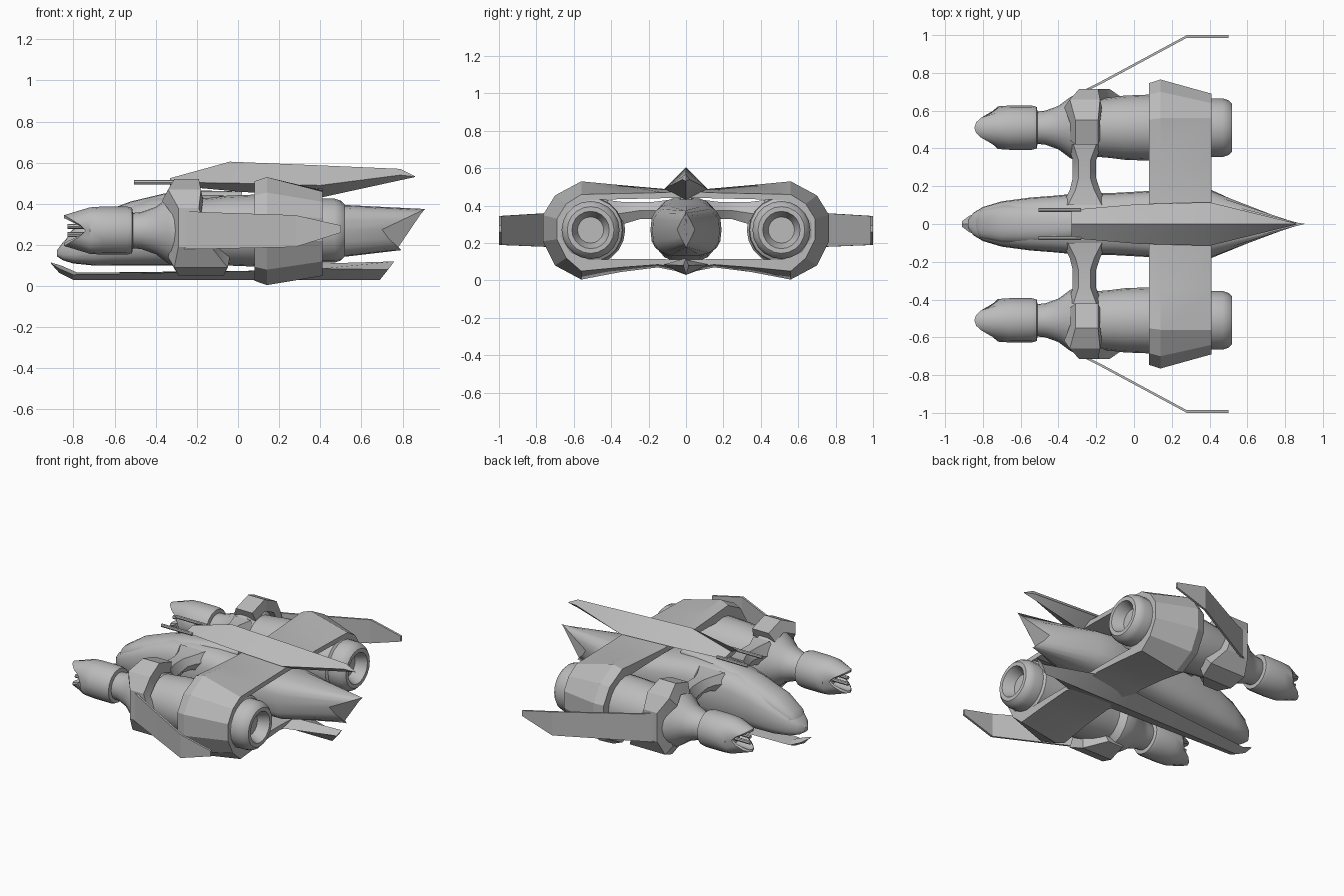
import bpy, math

grey = bpy.data.materials.new("hull_grey")
grey.diffuse_color = (0.5, 0.5, 0.5, 1)


def make(name, verts, faces, angle=35):
    me = bpy.data.meshes.new(name)
    me.from_pydata(verts, [], faces)
    me.materials.append(grey)
    ob = bpy.data.objects.new(name, me)
    bpy.context.collection.objects.link(ob)
    bpy.ops.object.select_all(action='DESELECT')
    ob.select_set(True)
    bpy.context.view_layer.objects.active = ob
    bpy.ops.object.mode_set(mode='EDIT')
    bpy.ops.mesh.select_all(action='SELECT')
    bpy.ops.mesh.normals_make_consistent(inside=False)
    bpy.ops.object.mode_set(mode='OBJECT')
    bpy.ops.object.shade_smooth_by_angle(angle=math.radians(angle))
    return ob


def loft(name, rings, cap=True, loop=False, angle=35):
    """Skin a list of equally sized closed rings."""
    n, m = len(rings[0]), len(rings)
    faces = [(i * n + j, i * n + (j + 1) % n, (i + 1) % m * n + (j + 1) % n, (i + 1) % m * n + j)
             for i in range(m if loop else m - 1) for j in range(n)]
    if cap and not loop:
        faces += [tuple(range(n)), tuple(range((m - 1) * n, m * n))]
    return make(name, [p for r in rings for p in r], faces, angle)


def circle(x, r, cy, cz, n=16):
    return [(x, cy + r * math.sin(2 * math.pi * k / n), cz + r * math.cos(2 * math.pi * k / n)) for k in range(n)]


def hull_ring(x, hw, zb, zt, p=0.7, n=20):
    """Rounded box section."""
    out = []
    for k in range(n):
        a = 2 * math.pi * k / n
        s, c = math.sin(a), math.cos(a)
        out.append((x, hw * math.copysign(abs(s) ** p, s),
                    (zb + zt) / 2 + (zt - zb) / 2 * math.copysign(abs(c) ** p, c)))
    return out


# Fuselage with a forked tail
rings = [hull_ring(*s) for s in [
    (-0.88, 0.02, 0.145, 0.175), (-0.85, 0.06, 0.125, 0.215), (-0.80, 0.09, 0.11, 0.26),
    (-0.70, 0.12, 0.10, 0.32), (-0.55, 0.14, 0.10, 0.39), (-0.42, 0.15, 0.10, 0.43),
    (-0.27, 0.165, 0.10, 0.445), (-0.10, 0.165, 0.11, 0.445), (0.08, 0.175, 0.12, 0.43),
    (0.25, 0.19, 0.13, 0.415), (0.41, 0.18, 0.13, 0.40)]]
tail = []
for x, y, z in hull_ring(0.7, 0.05, 0.175, 0.375):
    t = (z - 0.27) / 0.1
    tail.append((0.69 + (0.21 * t if t > 0 else -0.11 * t), y * (1 - abs(t)), z))
rings.append(tail)
loft("fuselage", rings)

# Raised canopy
loft("canopy", [hull_ring(*s, 0.85) for s in [
    (-0.85, 0.03, 0.17, 0.205), (-0.81, 0.075, 0.18, 0.27), (-0.70, 0.1, 0.2, 0.345),
    (-0.52, 0.105, 0.25, 0.412), (-0.36, 0.095, 0.3, 0.45), (-0.18, 0.06, 0.35, 0.465),
    (0.02, 0.03, 0.4, 0.46)]])


def blade(name, stations):
    """Diamond section: x at top, side, bottom, half width, and three heights."""
    loft(name, [[(xt, 0, zt), (xs, hw, zs), (xb, 0, zb), (xs, -hw, zs)]
                for xt, xs, xb, hw, zt, zs, zb in stations], angle=20)


# Dorsal spine and belly keel
blade("dorsal_spine", [
    (-0.33, -0.33, -0.33, 0.075, 0.525, 0.505, 0.49), (-0.04, 0.02, 0.0, 0.105, 0.605, 0.50, 0.46),
    (0.40, 0.40, 0.40, 0.115, 0.587, 0.49, 0.43), (0.79, 0.79, 0.79, 0.02, 0.57, 0.54, 0.515),
    (0.86, 0.86, 0.86, 0.003, 0.535, 0.532, 0.53)])
blade("belly_keel", [
    (-0.91, -0.91, -0.90, 0.015, 0.115, 0.11, 0.10), (-0.86, -0.87, -0.87, 0.045, 0.10, 0.085, 0.065),
    (-0.78, -0.80, -0.80, 0.06, 0.065, 0.055, 0.03), (0.08, 0.08, 0.08, 0.12, 0.07, 0.075, 0.03),
    (0.41, 0.41, 0.41, 0.12, 0.11, 0.085, 0.03), (0.76, 0.73, 0.69, 0.015, 0.12, 0.08, 0.03)])

# Rear wing: a tapering closed band around both engines (crest, rear and inner y,z)
band = [
    ((0, 0.50), (0, 0.48), (0, 0.44)), ((0.12, 0.49), (0.12, 0.47), (0.12, 0.44)),
    ((0.35, 0.51), (0.35, 0.465), (0.35, 0.435)), ((0.56, 0.53), (0.56, 0.46), (0.52, 0.43)),
    ((0.70, 0.455), (0.64, 0.41), (0.62, 0.385)), ((0.765, 0.35), (0.69, 0.33), (0.67, 0.31)),
    ((0.765, 0.21), (0.69, 0.22), (0.67, 0.23)), ((0.70, 0.08), (0.64, 0.12), (0.62, 0.15)),
    ((0.56, 0.005), (0.56, 0.05), (0.52, 0.11)), ((0.35, 0.045), (0.35, 0.07), (0.35, 0.115)),
    ((0.15, 0.07), (0.15, 0.085), (0.15, 0.115)), ((0, 0.04), (0, 0.06), (0, 0.11))]


def band_ring(c, r, i, s):
    f = [c[k] + (i[k] - c[k]) * 0.2 for k in (0, 1)]
    return [(0.08, s * f[0], f[1]), (0.14, s * c[0], c[1]), (0.41, s * r[0], r[1]),
            (0.41, s * i[0], i[1]), (0.09, s * i[0], i[1])]


loft("rear_wing_band", [band_ring(*b, 1) for b in band] +
     [band_ring(*b, -1) for b in band[-2:0:-1]], loop=True, angle=25)

# Paired parts
for s, side in ((1, "left"), (-1, "right")):
    cy, cz = s * 0.51, 0.27

    # Engine body with a hollow exhaust
    prof = [(-0.56, 0.07), (-0.52, 0.085), (-0.47, 0.09), (-0.40, 0.115), (-0.34, 0.16), (-0.29, 0.185),
            (-0.23, 0.185), (-0.19, 0.155), (-0.13, 0.16), (-0.05, 0.17), (0.08, 0.175), (0.40, 0.17),
            (0.41, 0.155), (0.47, 0.155), (0.50, 0.145), (0.52, 0.125), (0.52, 0.10), (0.45, 0.07)]
    loft("engine_" + side, [circle(x, r, cy, cz, 20) for x, r in prof])

    # Front pod ending in an upper and a lower prong
    pod = [circle(x, r, cy, cz) for x, r in
           [(-0.51, 0.08), (-0.515, 0.11), (-0.54, 0.117), (-0.66, 0.117), (-0.72, 0.113)]]
    for r in (0.075, 0.06):
        pod.append([(-0.74 - 0.105 * max(0, (abs(z - cz) / r - 0.15) / 0.85), y, z)
                    for x, y, z in circle(0, r, cy, cz)])
    pod.append(circle(-0.72, 0.05, cy, cz))
    loft("front_pod_" + side, pod)
    for dz in (-0.02, 0.02):
        loft("pod_barrel_" + side, [circle(x, 0.012, cy, cz + dz, 8) for x in (-0.83, -0.7)])

    # C-shaped bracket: y, z, front x, rear x
    brk = [(0.42, 0.48, -0.31, -0.19), (0.55, 0.52, -0.31, -0.19), (0.66, 0.47, -0.34, -0.18),
           (0.715, 0.38, -0.29, -0.19), (0.715, 0.19, -0.29, -0.13), (0.66, 0.09, -0.31, -0.05),
           (0.56, 0.05, -0.29, -0.07), (0.44, 0.08, -0.28, -0.17)]
    rr = []
    for y, z, x0, x1 in brk:
        iy, iz = 0.51 + (y - 0.51) * 0.72, 0.27 + (z - 0.27) * 0.72
        rr.append([(x0, s * y, z), (x1, s * y, z), (x1 + 0.01, s * iy, iz), (x0 - 0.03, s * iy, iz)])
    loft("engine_bracket_" + side, rr, angle=25)

    # Flared strut from the fuselage to the engine: y, x0, x1, z0, z1
    loft("strut_" + side, [[(x0, s * y, (z0 + z1) / 2), (x0 + 0.03, s * y, z1), (x1 - 0.03, s * y, z1),
                            (x1, s * y, (z0 + z1) / 2), (x1 - 0.03, s * y, z0), (x0 + 0.03, s * y, z0)]
                           for y, x0, x1, z0, z1 in [
        (0.10, -0.38, -0.14, 0.30, 0.43), (0.18, -0.34, -0.18, 0.33, 0.42), (0.24, -0.325, -0.20, 0.33, 0.42),
        (0.34, -0.325, -0.20, 0.30, 0.42), (0.42, -0.35, -0.17, 0.26, 0.43)]])

    # Swept side fin: x, y, bottom z, top z
    loft("side_fin_" + side, [[(x, s * (y - 0.007), a), (x, s * (y + 0.007), a),
                               (x, s * (y + 0.007), b), (x, s * (y - 0.007), b)]
                              for x, y, a, b in [(-0.27, 0.70, 0.18, 0.37), (-0.18, 0.745, 0.18, 0.36),
                                                 (0.28, 0.993, 0.19, 0.345), (0.50, 0.993, 0.26, 0.295)]], angle=20)

    # Forward gun under the spine
    loft("gun_" + side, [circle(x, 0.011, s * 0.075, 0.505, 8) for x in (-0.505, -0.28)])
